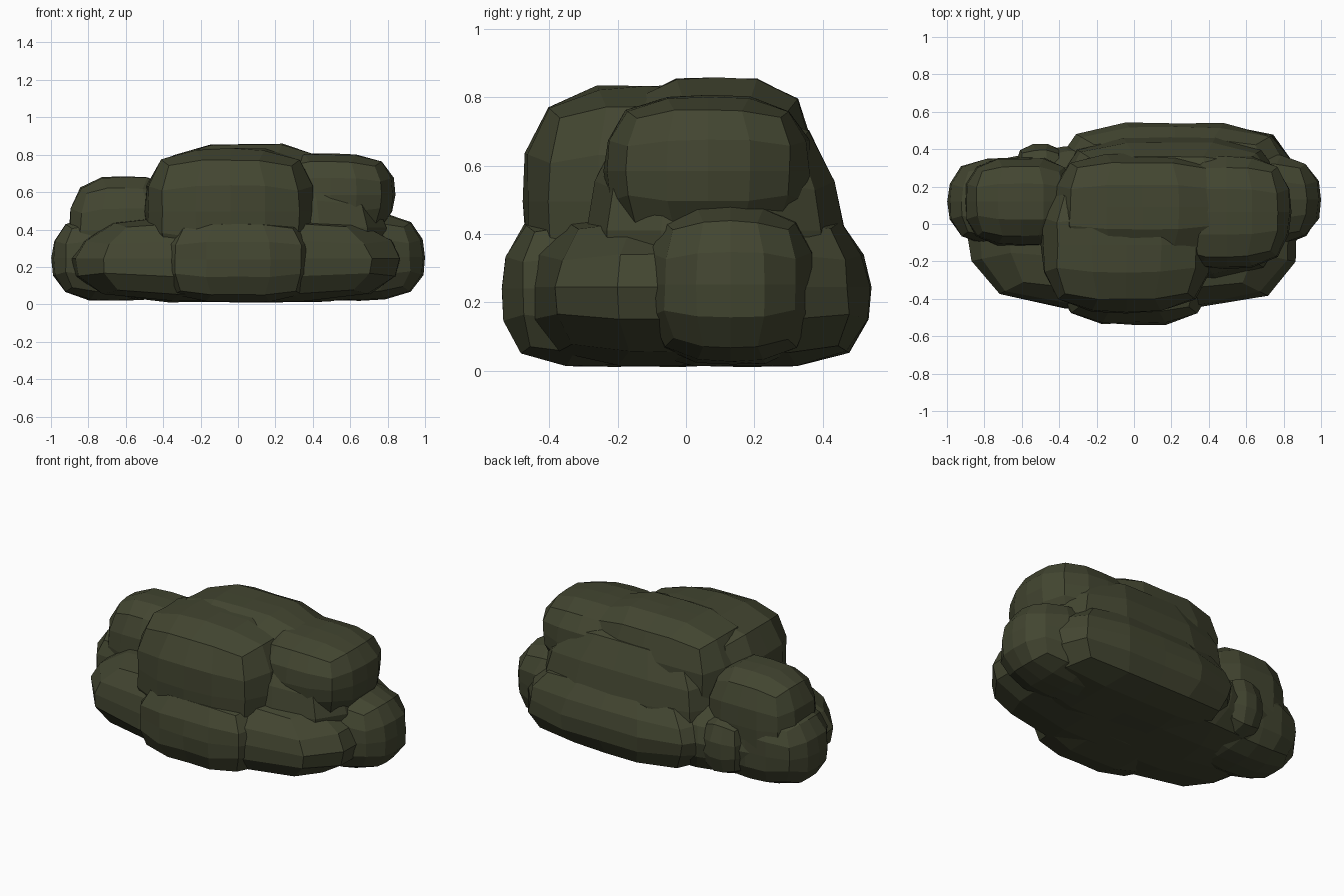
import bpy, bmesh, math, random
from mathutils import Vector

random.seed(4)
if "Cube" in bpy.data.objects:
    bpy.data.objects.remove(bpy.data.objects["Cube"])

# Single foliage colour
leaf = bpy.data.materials.new("dark olive foliage")
leaf.use_nodes = True
colour = (0.055, 0.06, 0.03, 1)
leaf.diffuse_color = colour
leaf.node_tree.nodes["Principled BSDF"].inputs["Base Color"].default_value = colour


def lobe(name, x, y, z, power=3, taper=0, cuts=3):
    """Faceted rounded block filling the (min, max) ranges, narrowing upward by taper."""
    low, high = (Vector(c) for c in zip(x, y, z))
    centre, half = (low + high) / 2, (high - low) / 2
    bm = bmesh.new()
    bmesh.ops.create_cube(bm, size=2)
    bmesh.ops.subdivide_edges(bm, edges=bm.edges[:], cuts=cuts, use_grid_fill=True)
    for v in bm.verts:
        d = Vector([math.tan(c * math.pi / 4) for c in v.co])
        d /= sum(abs(c) ** power for c in d) ** (1 / power)
        d *= random.uniform(0.975, 1.01)
        narrow = 1 - taper * max(d.z, 0)
        d.x *= narrow
        d.y *= narrow
        v.co = centre + Vector([a * b for a, b in zip(d, half)])
    bmesh.ops.recalc_face_normals(bm, faces=bm.faces[:])
    mesh = bpy.data.meshes.new(name)
    bm.to_mesh(mesh)
    bm.free()
    mesh.materials.append(leaf)
    bpy.context.collection.objects.link(bpy.data.objects.new(name, mesh))


# Low skirt of the shrub
lobe("middle_skirt", (-0.89, 0.87), (-0.46, 0.42), (0.01, 0.48), 3.5, 0.1)
lobe("front_skirt", (-0.42, 0.42), (-0.54, 0.1), (0.01, 0.47), 3.5, 0.05)
lobe("back_skirt", (-0.42, 0.86), (-0.2, 0.545), (0.01, 0.48), 3.5, 0.1)
lobe("left_skirt", (0.3, 1.0), (-0.12, 0.38), (0.015, 0.49), 2.8)
lobe("right_skirt", (-1.0, -0.3), (-0.12, 0.36), (0.015, 0.48), 2.8)
lobe("rear_tuft", (-0.64, -0.36), (0.1, 0.43), (0.06, 0.42), 3, 0, 2)

# Raised crown lobes
lobe("right_crown", (-0.91, -0.3), (-0.12, 0.36), (0.1, 0.69), 2.8)
lobe("front_crown", (-0.50, 0.42), (-0.475, 0.25), (0.15, 0.84), 3.3)
lobe("back_crown", (-0.43, 0.52), (-0.2, 0.38), (0.15, 0.86), 3.5)
lobe("left_crown", (0.15, 0.84), (-0.24, 0.37), (0.36, 0.81), 3)

# Sloping foliage that fills behind the crown
lobe("back_shoulder", (-0.42, 0.80), (-0.3, 0.47), (0.05, 0.77), 3.5, 0.15)
